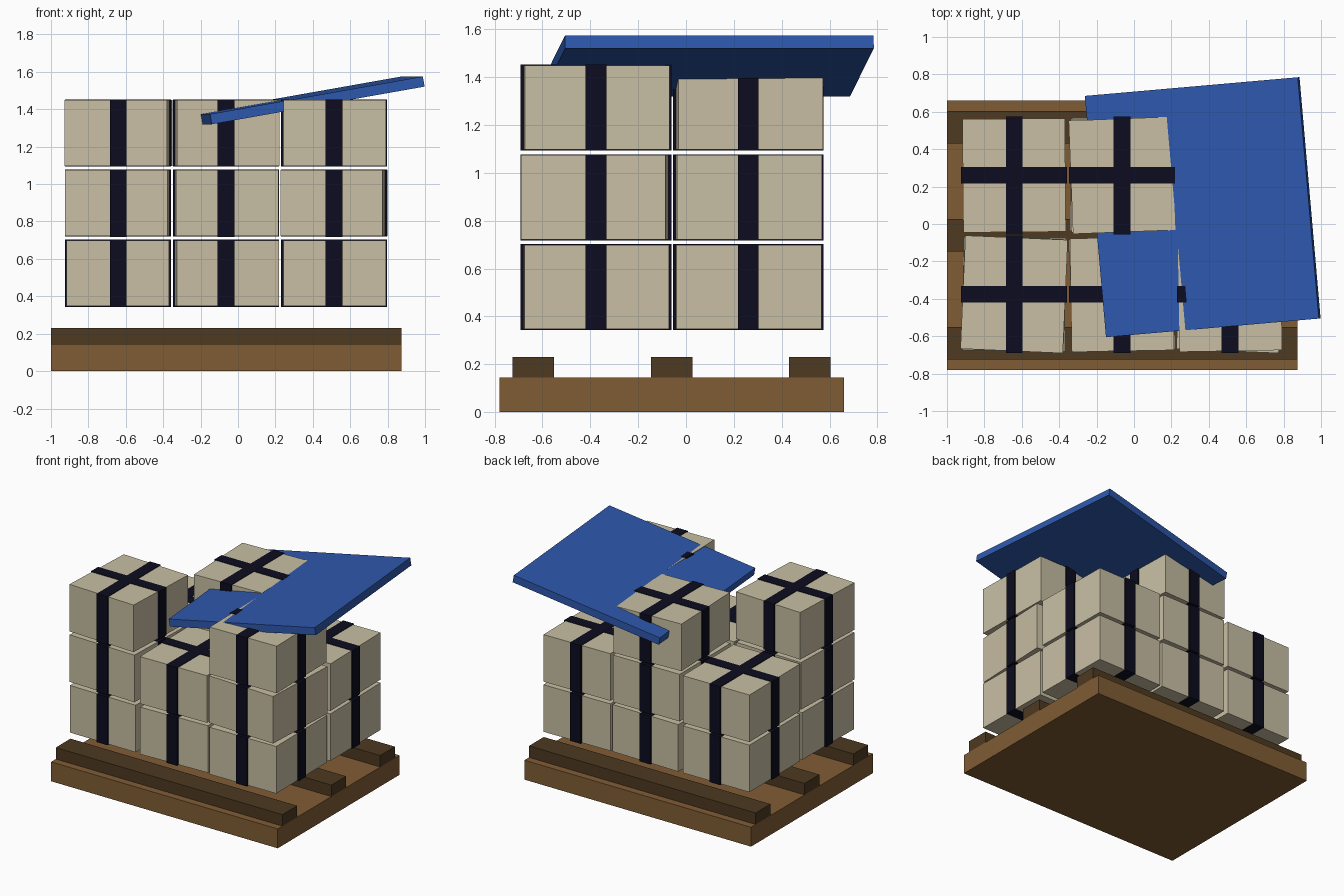
import bpy
from math import radians

old = bpy.data.objects.get("Cube")
if old:
    bpy.data.objects.remove(old, do_unlink=True)


def material(name, rgb):
    m = bpy.data.materials.new(name)
    m.use_nodes = True
    m.diffuse_color = (*rgb, 1)
    m.node_tree.nodes["Principled BSDF"].inputs["Base Color"].default_value = (*rgb, 1)
    return m


cardboard = material("pale cardboard", (0.58, 0.52, 0.37))
strap_navy = material("dark navy strap", (0.0037, 0.0037, 0.014))
wood = material("brown wood", (0.216, 0.107, 0.034))
dark_wood = material("dark wood", (0.074, 0.041, 0.015))
tarp_blue = material("blue tarp", (0.027, 0.098, 0.42))


def block(name, centre, size, mat, tilt=0, turn=0):
    """Box of the given size, tilted about y and then turned about z (degrees)."""
    bpy.ops.mesh.primitive_cube_add(size=1, location=centre,
                                    rotation=(0, radians(tilt), radians(turn)))
    ob = bpy.context.object
    ob.name = name
    for v in ob.data.vertices:
        v.co = [c * s for c, s in zip(v.co, size)]
    ob.data.materials.append(mat)
    return ob


# Pallet: deck and three runners
block("pallet_deck", (-0.0625, -0.06, 0.0725), (1.875, 1.44, 0.145), wood)
for i, y in enumerate((-0.638, -0.06, 0.518)):
    block(f"pallet_runner_{i + 1}", (-0.0625, y, 0.188), (1.875, 0.174, 0.086), dark_wood)

# Stacked boxes: (column, row) -> turn of each box from the bottom up
stacks = {
    ("left", "front"): (-0.6, -1.8, -2.5),
    ("middle", "front"): (2, 1),
    ("right", "front"): (0.6, -2.5, 1),
    ("left", "back"): (0.5, 0.5),
    ("middle", "back"): (-1, 0.5, 2.2),
    ("right", "back"): (0.8, 1),
}
columns = {"left": -0.641, "middle": -0.064, "right": 0.513}
rows = {"front": -0.376, "back": 0.26}

for (col, row), turns in stacks.items():
    x, y = columns[col], rows[row]
    for layer, turn in enumerate(turns):
        centre = (x, y, 0.523 + 0.375 * layer)
        tag = f"{row}_{col}_{layer + 1}"
        block(f"box_{tag}", centre, (0.548, 0.606, 0.352), cardboard, turn=turn)
        # Two crossing straps sit square to the pallet, just proud of the box
        block(f"strap_lengthwise_{tag}", centre, (0.089, 0.63, 0.36), strap_navy)
        block(f"strap_crosswise_{tag}", centre, (0.567, 0.087, 0.359), strap_navy)

# Tilted tarp panel resting across the tall stacks
block("tarp", (0.3675, 0.09, 1.4475), (1.16, 1.295, 0.055), tarp_blue, tilt=-10, turn=5)
